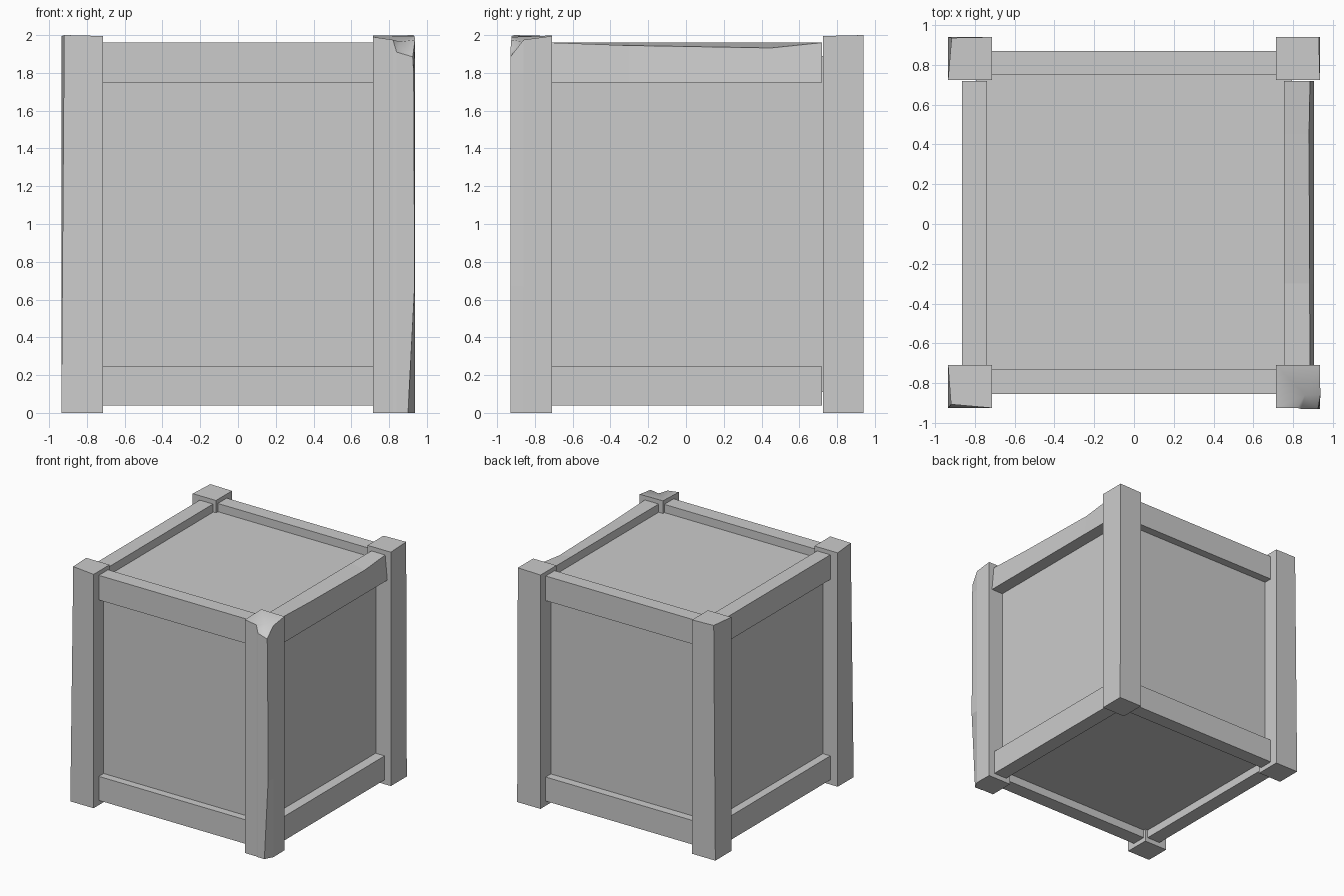
import bpy

if "Cube" in bpy.data.objects:
    bpy.data.objects.remove(bpy.data.objects["Cube"])


def loft(name, rings, cap_centre=None):
    """Skin a list of equal-sized rings into a closed solid."""
    n = len(rings[0])
    verts = [p for r in rings for p in r]
    faces = [tuple(range(n))[::-1]]
    for i in range(len(rings) - 1):
        a, b = i * n, (i + 1) * n
        faces += [(a + j, a + (j + 1) % n, b + (j + 1) % n, b + j) for j in range(n)]
    last = (len(rings) - 1) * n
    smooth_from = len(faces)
    if cap_centre:
        verts.append(cap_centre)
        faces += [(last + j, last + (j + 1) % n, len(verts) - 1) for j in range(n)]
    else:
        faces.append(tuple(range(last, last + n)))
    me = bpy.data.meshes.new(name)
    me.from_pydata(verts, [], faces)
    if cap_centre:
        for p in me.polygons[smooth_from:]:
            p.use_smooth = True
    me.update()
    ob = bpy.data.objects.new(name, me)
    bpy.context.collection.objects.link(ob)
    return ob


def rect(x0, x1, y0, y1, z):
    return [(x0, y0, z), (x1, y0, z), (x1, y1, z), (x0, y1, z)]


def box(name, x0, x1, y0, y1, z0, z1):
    return loft(name, [rect(x0, x1, y0, y1, z0), rect(x0, x1, y0, y1, z1)])


# recessed inner panels
box("crate_body", -0.795, 0.795, -0.79, 0.80, 0.11, 1.89)

# rails, bottom and top of each side
for level, z0, z1 in (("bottom", 0.04, 0.245), ("top", 1.75, 1.96)):
    box(level + "_front_rail", -0.72, 0.715, -0.855, -0.73, z0, z1)
    box(level + "_back_rail", -0.72, 0.715, 0.75, 0.87, z0, z1)
    box(level + "_left_rail", -0.865, -0.74, -0.71, 0.72, z0, z1)
box("bottom_right_rail", 0.755, 0.88, -0.71, 0.72, 0.04, 0.245)

# worn top right rail with a dented outer edge
sections = [(-0.71, 0.885, 1.96), (-0.3, 0.883, 1.945),
            (0.45, 0.88, 1.932), (0.72, 0.885, 1.96)]
loft("top_right_rail", [[(0.755, y, 1.75), (0.755, y, 1.96), (xo, y, zo), (0.905, y, 1.75)]
                        for y, xo, zo in sections])

# plain posts with slightly knocked outer top corners
posts = [("front_left_post", -0.935, -0.715, -0.925, -0.71, 0, (0.015, 0.018)),
         ("back_left_post", -0.935, -0.715, 0.725, 0.94, 3, (0.018, -0.004)),
         ("back_right_post", 0.715, 0.935, 0.725, 0.94, 2, (-0.006, 0.0))]
for name, x0, x1, y0, y1, k, (dx, dy) in posts:
    low, high = rect(x0, x1, y0, y1, 0), rect(x0, x1, y0, y1, 1.995)
    x, y, z = high[k]
    high[k] = (x + dx, y + dy, 2.0)
    loft(name, [low, high])


# chipped post: seven-sided rings so the broken corner can be shaped
def chipped_ring(z, cx):
    pts = [(0.715, -0.925), (0.82, -0.925), (0.84, -0.93), (cx, -0.93),
           (0.937, -0.86), (0.935, -0.71), (0.715, -0.71)]
    return [(x, y, z) for x, y in pts]


top = [(x, y, z) for (x, y, _), z in
       zip(chipped_ring(0, 0.925), (1.99, 1.975, 1.91, 1.885, 1.975, 1.995, 1.998))]
loft("front_right_chipped_post",
     [chipped_ring(0, 0.90), chipped_ring(0.67, 0.935), chipped_ring(1.8, 0.93), top],
     (0.86, -0.86, 1.965))
